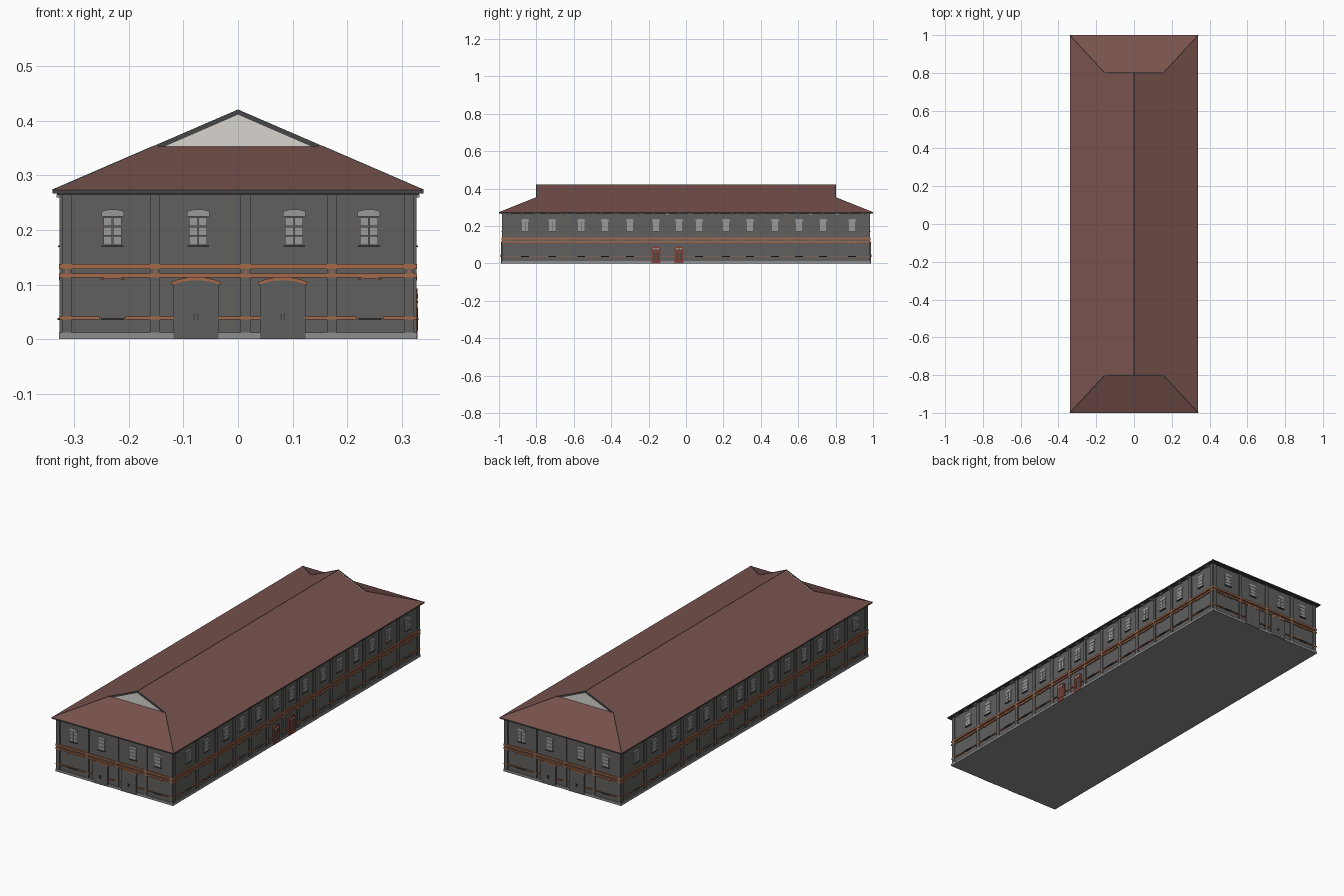
import bpy, bmesh
from mathutils import Vector

cube = bpy.data.objects.get("Cube")
if cube:
    bpy.data.objects.remove(cube, do_unlink=True)


def material(name, r, g, b):
    lin = [((c / 255 + 0.055) / 1.055) ** 2.4 for c in (r, g, b)] + [1]
    m = bpy.data.materials.new(name)
    m.use_nodes = True
    m.diffuse_color = lin
    m.node_tree.nodes["Principled BSDF"].inputs["Base Color"].default_value = lin
    return m


WALL = material("wall grey", 97, 96, 95)
DOOR = material("door grey", 94, 94, 94)
DARK = material("dark trim", 70, 70, 70)
ROOF = material("roof red brown", 121, 83, 77)
GABLE = material("gable pale", 216, 213, 207)
BAND = material("brick orange", 164, 104, 74)
PANE = material("pane grey", 154, 154, 154)
PLINTH = material("plinth grey", 142, 142, 142)
RED = material("red door", 128, 66, 56)

parts = {}


def part(name, mat):
    """Return the mesh being collected for a named part."""
    if name not in parts:
        parts[name] = (bmesh.new(), mat)
    return parts[name][0]


def hull_prism(bm, a, b):
    """Close two matching outlines into a solid."""
    va, vb = [bm.verts.new(p) for p in a], [bm.verts.new(p) for p in b]
    bm.faces.new(va)
    bm.faces.new(vb[::-1])
    for i in range(len(a)):
        j = (i + 1) % len(a)
        bm.faces.new((va[i], vb[i], vb[j], va[j]))


def box(bm, x, y, z0, z1):
    outline = [(-x, -y), (x, -y), (x, y), (-x, y)]
    hull_prism(bm, [(*p, z0) for p in outline], [(*p, z1) for p in outline])


def rect(u, w, z0, z1):
    return [(u - w / 2, z0), (u + w / 2, z0), (u + w / 2, z1), (u - w / 2, z1)]


def bow(u, w, z, rise, n=8):
    """Shallow arch points, right to left."""
    return [(u + w / 2 * (1 - 2 * i / n), z + rise * (1 - (1 - 2 * i / n) ** 2))
            for i in range(n + 1)]


def arched(u, w, z0, z1, rise):
    return [(u - w / 2, z0), (u + w / 2, z0)] + bow(u, w, z1 - rise, rise)


def arch_strip(u, w, z, rise, thick):
    arch = bow(u, w, z, rise)
    return arch + [(p, q - thick) for p, q in arch[::-1]]


WX, WY, EAVE = 0.322, 0.98, 0.266
X, Y = Vector((1, 0, 0)), Vector((0, 1, 0))


class Side:
    """A wall plane: u runs along it, n points out of it."""
    def __init__(self, u, n, dist):
        self.u, self.n, self.dist = u, n, dist

    def plate(self, name, mat, pts, depth, start=-0.002):
        def at(d):
            return [self.u * p + self.n * (self.dist + d) + Vector((0, 0, z)) for p, z in pts]
        hull_prism(part(name, mat), at(start), at(depth))


def upper_window(s, u):
    for col in (-1, 1):
        for row in range(3):
            z = 0.1725 + row * 0.0172
            s.plate("window_panes", PANE, rect(u + col * 0.0086, 0.0158, z, z + 0.0162), 0.003)
    s.plate("window_panes", PANE, arched(u, 0.041, 0.2245, 0.238, 0.004), 0.003)
    s.plate("window_sills", DARK, rect(u, 0.04, 0.169, 0.172), 0.008)


def lower_window(s, u):
    s.plate("lower_window_arches", BAND, arch_strip(u, 0.044, 0.1105, 0.004, 0.003), 0.0065)
    s.plate("window_sills", DARK, rect(u, 0.042, 0.035, 0.039), 0.009)


def barn_door(s, u):
    w = 0.083
    s.plate("large_doors", DOOR, arched(u, w, 0.0005, 0.113, 0.009), 0.0085)
    s.plate("door_arches", BAND, arch_strip(u, w + 0.006, 0.105, 0.009, 0.006), 0.0095)
    for k in (-1, 1):
        s.plate("door_handles", DARK, rect(u + k * 0.003, 0.003, 0.034, 0.047), 0.011)


def red_door(s, u):
    s.plate("small_doors", RED, arched(u, 0.048, 0.0005, 0.093, 0.006), 0.007)
    s.plate("small_door_lintels", DARK, rect(u, 0.042, 0.066, 0.07), 0.008)
    for k in (-1, 1):
        s.plate("small_door_lights", PANE, rect(u + k * 0.01, 0.013, 0.074, 0.083), 0.008)
        s.plate("small_door_panels", DARK, rect(u + k * 0.01, 0.01, 0.016, 0.058), 0.008)


def trim(s, half, pilasters, openings):
    """Pilasters, brick bands and small blocks for one wall."""
    for u in pilasters + [half - 0.008, 0.008 - half]:
        s.plate("pilasters", WALL, rect(u, 0.018, 0.008, EAVE), 0.005)
        s.plate("band_blocks", BAND, rect(u, 0.005, 0.1215, 0.127), 0.0058)
    for z0, z1 in ((0.1125, 0.1205), (0.1285, 0.138)):
        s.plate("brick_bands", BAND, rect(0, 2 * half + 0.012, z0, z1), 0.006)
    # The low band stops at every opening
    ends = [-half - 0.03] + openings + [half + 0.03]
    for a, b in zip(ends, ends[1:]):
        s.plate("low_brick_band", BAND, rect((a + b) / 2, b - a - 0.048, 0.0362, 0.041), 0.006)


# Walls, plinth and eaves
box(part("walls", WALL), WX, WY, 0.006, EAVE)
box(part("plinth", PLINTH), WX + 0.0062, WY + 0.0062, 0, 0.012)
box(part("cornice", DARK), 0.332, 0.99, 0.264, 0.268)
box(part("eaves", DARK), 0.34, 1.0, 0.267, 0.273)

# Short walls
for sgn in (1, -1):
    s = Side(X * sgn, -Y * sgn, WY)
    tops, doors, lows = [-0.23, -0.073, 0.103, 0.24], [-0.077, 0.082], [-0.23, 0.242]
    trim(s, WX, [-0.152, 0.014, 0.172], sorted(doors + lows))
    for u in tops:
        upper_window(s, u)
    for u in lows:
        lower_window(s, u)
    for u in doors:
        barn_door(s, u)

# Long walls
bays = [-0.86, -0.715, -0.56, -0.433, -0.30, -0.16, -0.037,
        0.07, 0.214, 0.342, 0.476, 0.604, 0.733, 0.888]
for sgn in (1, -1):
    s = Side(Y * sgn, X * sgn, WX)
    trim(s, WY, [(a + b) / 2 for a, b in zip(bays, bays[1:])], bays)
    for i, u in enumerate(bays):
        upper_window(s, u)
        if sgn == 1 and i in (5, 6):
            red_door(s, u)
        else:
            lower_window(s, u)
    for i in range(28):
        s.plate("eave_brackets", PLINTH, rect(-0.945 + i * 0.07, 0.022, 0.26, 0.265), 0.011)

# Roof: two slopes, two hips and the small gables above them
EX, EY, EZ = 0.34, 1.0, 0.273
RZ, GY, GX, GZ = 0.42, 0.80, 0.155, 0.353
roof = part("roof", ROOF)
for sx in (1, -1):
    roof.faces.new([roof.verts.new(p) for p in (
        (sx * EX, -EY, EZ), (sx * EX, EY, EZ), (sx * GX, GY, GZ),
        (0, GY, RZ), (0, -GY, RZ), (sx * GX, -GY, GZ))])
for sy in (1, -1):
    roof.faces.new([roof.verts.new(p) for p in (
        (-EX, sy * EY, EZ), (EX, sy * EY, EZ), (GX, sy * GY, GZ), (-GX, sy * GY, GZ))])
    tri = [(-GX, GZ), (GX, GZ), (0, RZ)]
    hull_prism(part("gables", GABLE), [(x, sy * (GY - 0.01), z) for x, z in tri],
               [(x, sy * GY, z) for x, z in tri])
    # Dark boards along the gable slopes
    for sx in (1, -1):
        board = [(0, RZ + 0.001), (sx * GX, GZ + 0.001), (sx * (GX - 0.02), GZ), (0, RZ - 0.0085)]
        hull_prism(part("gable_boards", DARK), [(x, sy * (GY - 0.004), z) for x, z in board],
                   [(x, sy * (GY + 0.002), z) for x, z in board])
        # Hip caps
        a, b = Vector((sx * EX, sy * EY, EZ)), Vector((sx * GX, sy * GY, GZ))
        side = (b - a).cross(Vector((0, 0, 1))).normalized() * 0.002
        up = Vector((0, 0, 0.0015))
        hull_prism(part("hip_caps", DARK), [a + side, a + up, a - side],
                   [b + side, b + up, b - side])
ridge = [(-0.002, RZ - 0.001), (0.002, RZ - 0.001), (0, RZ + 0.001)]
hull_prism(part("ridge_cap", DARK), [(x, -GY, z) for x, z in ridge], [(x, GY, z) for x, z in ridge])
bmesh.ops.remove_doubles(roof, verts=roof.verts, dist=0.00001)

# Turn each collected mesh into an object
for name, (bm, mat) in parts.items():
    bmesh.ops.recalc_face_normals(bm, faces=bm.faces)
    if name == "roof":
        for f in bm.faces:
            if f.normal.z < 0:
                f.normal_flip()
    mesh = bpy.data.meshes.new(name)
    bm.to_mesh(mesh)
    bm.free()
    mesh.materials.append(mat)
    bpy.context.scene.collection.objects.link(bpy.data.objects.new(name, mesh))
